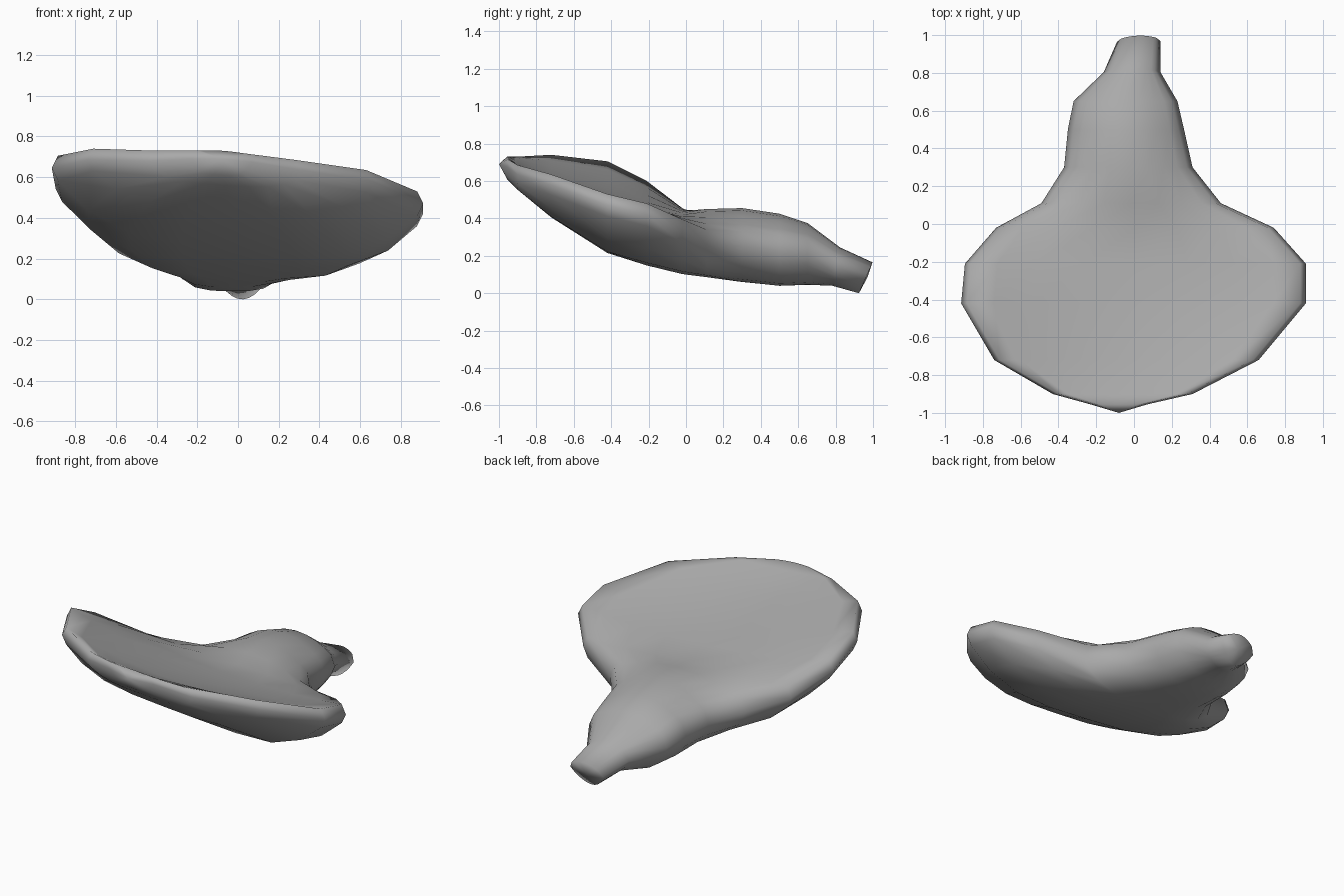
import bpy, bmesh, math

cube = bpy.data.objects.get("Cube")
if cube:
    bpy.data.objects.remove(cube)

mat = bpy.data.materials.new("plain grey")
mat.use_nodes = True
GREY = (0.4, 0.4, 0.4, 1)
mat.diffuse_color = GREY
mat.node_tree.nodes["Principled BSDF"].inputs["Base Color"].default_value = GREY

# Cross-sections from the dish lip to the stem tip:
# y, left x, right x, rim z at each, half rim thickness, middle top, middle bottom, lean
SECTIONS = [
    (-.955, -.23, .07, .69, .675, .04, .73, .61, 0),
    (-.90, -.43, .31, .68, .635, .05, .695, .56, 0),
    (-.72, -.74, .66, .685, .58, .055, .61, .42, 0),
    (-.42, -.915, .91, .645, .47, .06, .52, .24, 0),
    (-.21, -.895, .91, .54, .42, .06, .46, .165, 0),
    (-.02, -.73, .74, .39, .33, .065, .43, .11, 0),
    (.11, -.49, .46, .28, .26, .08, .45, .088, 0),
    (.30, -.37, .31, .25, .25, .08, .455, .06, 0),
    (.50, -.35, .265, .24, .23, .08, .425, .04, 0),
    (.65, -.32, .23, .22, .22, .07, .375, .045, 0),
    (.79, -.16, .14, .15, .15, .05, .245, .04, .2),
    (.96, -.09, .14, .09, .10, .04, .165, 0, .44),
]
N = 8        # spans across each side
INSET = .03  # how far the rim edges step in from its outermost line


def ring(bm, y, xl, xr, zl, zr, half, top, bottom, lean):
    """One closed cross-section: over the top, then back underneath."""
    verts = []
    mean = (zl + zr) / 2
    inset = min(INSET, (xr - xl) * .1)

    def add(x, z):
        verts.append(bm.verts.new((x, y + lean * (z - .08), z)))

    for side in (1, -1):
        # outermost rim line
        add(xl if side > 0 else xr, zl if side > 0 else zr)
        for i in range(N + 1):
            u = side * (-1 + 2 * i / N)
            u = (math.sin(u * math.pi / 2) + u) / 2
            t = (u + 1) / 2
            x = xl + inset + (xr - xl - 2 * inset) * t
            rim = zl + (zr - zl) * t + side * half
            if side > 0:
                z = rim + (top - mean - half) * (1 - u * u)
            else:
                z = rim + (bottom - mean + half) * (1 - abs(u) ** (2 if lean else 4))
            add(x, z)
    return verts


# Loft the whole body
bm = bmesh.new()
rings = [ring(bm, *s) for s in SECTIONS]
count = len(rings[0])
for a, b in zip(rings, rings[1:]):
    for i in range(count):
        j = (i + 1) % count
        bm.faces.new((a[i], a[j], b[j], b[i]))

# Pointed lip at the front, near-flat cap on the stem tip
for loop, point in ((rings[0], (-.08, -1, .69)), (rings[-1], (.025, .97, .085))):
    end = bm.verts.new(point)
    for i in range(count):
        bm.faces.new((loop[i], loop[(i + 1) % count], end))
bmesh.ops.recalc_face_normals(bm, faces=bm.faces)

mesh = bpy.data.meshes.new("dish_with_stem")
bm.to_mesh(mesh)
bm.free()
mesh.materials.append(mat)
body = bpy.data.objects.new("dish_with_stem", mesh)
bpy.context.collection.objects.link(body)
bpy.context.view_layer.objects.active = body
body.select_set(True)
bpy.ops.object.shade_smooth()
